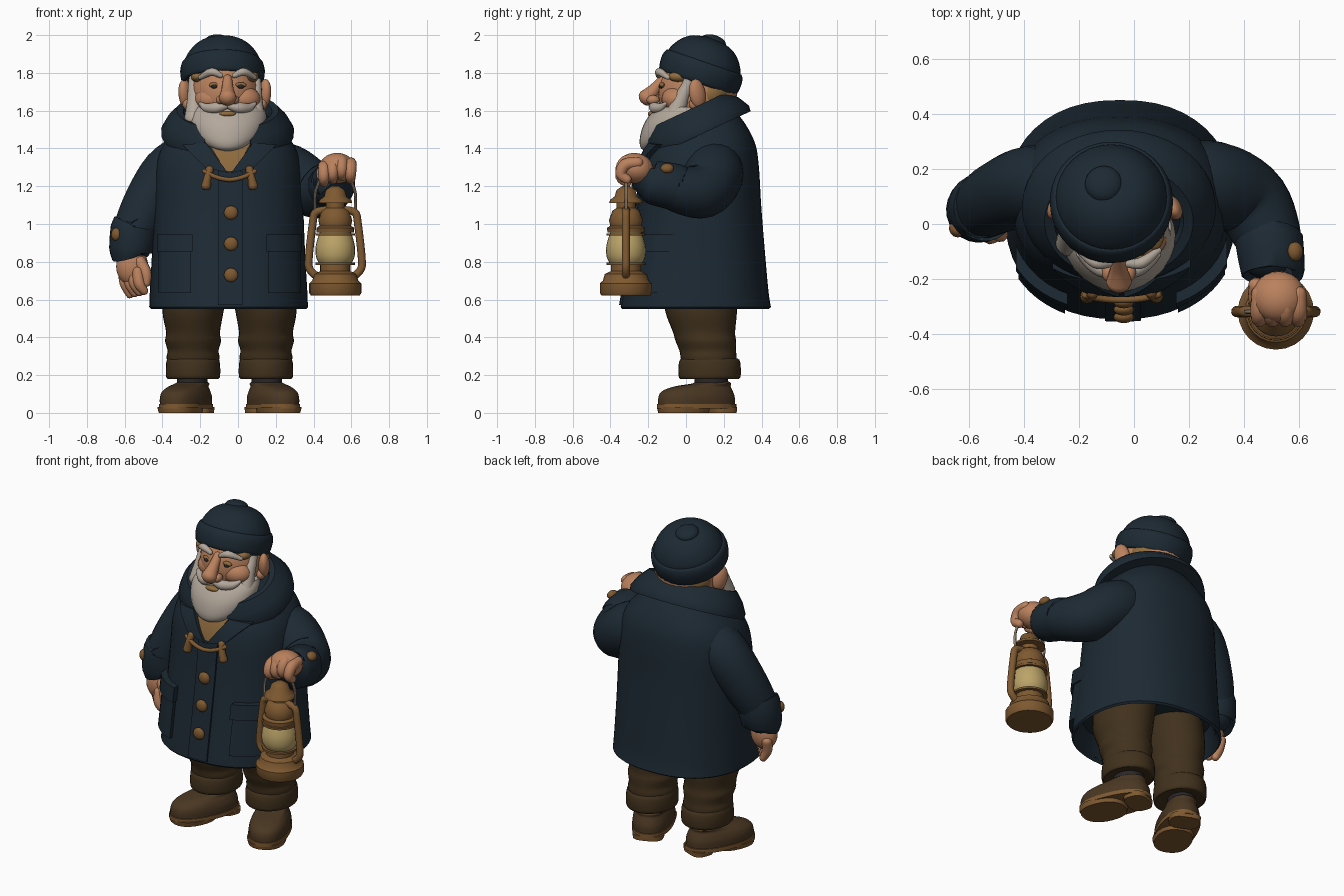
import bpy, bmesh, math
from mathutils import Vector, Matrix, Euler

cube = bpy.data.objects.get("Cube")
if cube:
    bpy.data.objects.remove(cube)


def material(name, *color):
    mat = bpy.data.materials.new(name)
    mat.use_nodes = True
    mat.diffuse_color = (*color, 1)
    mat.node_tree.nodes["Principled BSDF"].inputs["Base Color"].default_value = (*color, 1)
    return mat


navy = material("navy wool", .012, .0225, .033)
skin = material("skin", .49, .22, .11)
white = material("white hair", .45, .39, .33)
brown = material("trouser brown", .053, .031, .012)
leather = material("boot leather", .068, .038, .016)
brass = material("aged brass", .21, .1, .03)
glass = material("lamp glass", .5, .37, .14)
tan = material("tan cloth", .27, .145, .048)
dark = material("dark sock", .022, .02, .022)
steel = material("handle wire", .3, .22, .15)


def finish(name, mat, bm, loc=(0, 0, 0), rot=(0, 0, 0)):
    bmesh.ops.recalc_face_normals(bm, faces=bm.faces)
    bm.transform(Matrix.Translation(loc) @ Euler(rot).to_matrix().to_4x4())
    mesh = bpy.data.meshes.new(name)
    bm.to_mesh(mesh)
    bm.free()
    mesh.shade_smooth()
    mesh.set_sharp_from_angle(angle=math.radians(45))
    mesh.materials.append(mat)
    obj = bpy.data.objects.new(name, mesh)
    bpy.context.collection.objects.link(obj)
    return obj


def skin_rows(name, mat, rows, **place):
    """Join closed loops of points into a capped solid."""
    bm = bmesh.new()
    loops = [[bm.verts.new(p) for p in row] for row in rows]
    for a, b in zip(loops, loops[1:]):
        for i in range(len(a)):
            j = (i + 1) % len(a)
            bm.faces.new((a[i], a[j], b[j], b[i]))
    bm.faces.new(loops[0])
    bm.faces.new(loops[-1])
    return finish(name, mat, bm, **place)


def spline(pts, n):
    out = []
    for i in range(len(pts) - 1):
        quad = pts[max(i - 1, 0)], pts[i], pts[i + 1], pts[min(i + 2, len(pts) - 1)]
        for k in range(n):
            t = k / n
            out.append([.5 * (2*q + (r-p)*t + (2*p-5*q+4*r-s)*t*t + (3*q-p-3*r+s)*t**3)
                        for p, q, r, s in zip(*quad)])
    return out + [list(pts[-1])]


def power(v, e):
    return math.copysign(abs(v) ** e, v)


def loft(name, mat, rings, n=1, square=2, segs=32, **place):
    """Rings are (centre x, centre y, z, radius x, radius y)."""
    angles = [math.tau * i / segs for i in range(segs)]
    rows = [[(cx + rx * power(math.cos(a), 2 / square), cy + ry * power(math.sin(a), 2 / square), z)
             for a in angles] for cx, cy, z, rx, ry in spline(rings, n)]
    return skin_rows(name, mat, rows, **place)


def lathe(name, mat, profile, loc, n=1):
    return loft(name, mat, [(0, 0, z, r, r) for r, z in profile], n, segs=24, loc=loc)


def tube(name, mat, pts, n=5, segs=16, domed=True):
    """Points are (x, y, z, radius)."""
    path = spline(pts, n)
    pos = [Vector(p[:3]) for p in path]
    tans = [(pos[min(i + 1, len(pos) - 1)] - pos[max(i - 1, 0)]).normalized() for i in range(len(pos))]
    rings = [(p, t, q[3]) for p, t, q in zip(pos, tans, path)]
    if domed:
        caps = [(math.sin(a), math.cos(a)) for a in (.5, 1, 1.4)]
        p, t, r = rings[0]
        start = [(p - t * r * s * .8, t, r * c) for s, c in reversed(caps)]
        p, t, r = rings[-1]
        rings = start + rings + [(p + t * r * s * .8, t, r * c) for s, c in caps]
    side, rows = rings[0][1].orthogonal().normalized(), []
    for p, t, r in rings:
        side = (side - t * side.dot(t)).normalized()
        up = t.cross(side)
        rows.append([p + r * (side * math.cos(a) + up * math.sin(a))
                     for a in (math.tau * i / segs for i in range(segs))])
    return skin_rows(name, mat, rows)


def ball(name, mat, loc, size, rot=(0, 0, 0)):
    bm = bmesh.new()
    bmesh.ops.create_uvsphere(bm, u_segments=24, v_segments=14, radius=1)
    bm.transform(Matrix.Diagonal((*size, 1)))
    return finish(name, mat, bm, loc, rot)


# Coat body with a hollow hem
MID, SQ = -.05, 2.3
COAT = spline([(MID, .052, .56, .42, .398), (MID, .052, .64, .417, .385), (MID, .06, .85, .405, .358),
               (MID, .07, 1.1, .395, .328), (MID, .078, 1.3, .385, .308), (MID, .09, 1.42, .345, .278),
               (MID, .1, 1.52, .26, .22), (MID, .1, 1.6, .18, .16)], 5)
loft("coat", navy, [(MID, .05, .68, .36, .34), (MID, .05, .58, .39, .37), (MID, .05, .55, .41, .388)] + COAT,
     square=SQ, segs=48)


def front(x, z, off=0):
    low = max((r for r in COAT if r[2] <= z), key=lambda r: r[2])
    high = min((r for r in COAT if r[2] > z), key=lambda r: r[2])
    t = (z - low[2]) / (high[2] - low[2])
    _, cy, _, rx, ry = [a + (b - a) * t for a, b in zip(low, high)]
    u = min(abs(x - MID) / (rx + off), 1)
    return cy - (ry + off) * (1 - u ** SQ) ** (1 / SQ)


def patch(name, mat, corners, off, n=8):
    """Lay a four-cornered (x, z) cloth panel on the coat front."""
    a, b, c, d = [Vector(p) for p in corners]
    rows = []
    for i in range(n + 1):
        top, low = a.lerp(b, i / n), d.lerp(c, i / n)
        line = [top.lerp(low, k / n) for k in range(n + 1)]
        rows.append([(p.x, front(p.x, p.y, off), p.y) for p in line] +
                    [(p.x, front(p.x, p.y, -.02), p.y) for p in reversed(line)])
    return skin_rows(name, mat, rows)


def box(x0, x1, z0, z1):
    return (x0, z1), (x1, z1), (x1, z0), (x0, z0)


# Coat front details
patch("placket", navy, box(-.105, .025, .57, 1.28), .01)
patch("shirt", tan, ((-.17, 1.45), (.08, 1.45), (-.015, 1.28), (-.065, 1.28)), .012)
for s, tag in ((-1, "right"), (1, "left")):
    c = -.045
    patch(tag + "_lapel", navy, [(c + s * x, z) for x, z in
          ((.25, 1.42), (.125, 1.43), (.008, 1.27), (.13, 1.3))], .03)
    x0, x1 = sorted((c + s * .205, c + s * .375))
    patch(tag + "_pocket", navy, box(x0, x1, .635, .9), .022)
    patch(tag + "_pocket_flap", navy, box(x0 - .008, x1 + .008, .855, .945), .036)
    x = c + s * .115
    tube(tag + "_toggle", brass, [(x - s * .01, front(x, 1.3, .025), 1.29, .022),
                                  (x, front(x, 1.25, .03), 1.25, .02),
                                  (x + s * .01, front(x, 1.2, .025), 1.2, .026)])
tube("toggle_cord", brass, [(x, front(x, z, .035), z, .012) for x, z in
                            ((-.18, 1.28), (-.12, 1.25), (-.045, 1.235), (.03, 1.25), (.09, 1.28))])
for z in (1.06, .895, .73):
    ball("coat_button", brass, (-.037, front(-.037, z, .02), z), (.037, .022, .037))

# Folded collar, open at the front
PROFILE = [(.35, .30, 0), (.352, .305, .03), (.32, .275, .09), (.27, .23, .145), (.235, .195, .14), (.2, .165, 0)]
arc = [math.radians(-68 + 316 * i / 40) for i in range(41)]
skin_rows("collar", navy, [[(rx * math.cos(a), ry * math.sin(a), z) for rx, ry, z in PROFILE] for a in arc],
          loc=(-.055, .07, 1.47), rot=(math.radians(25), 0, 0))
loft("neck_scarf", tan, [(-.06, .05, 1.38, .2, .2), (-.065, .07, 1.52, .18, .18), (-.07, .08, 1.6, .14, .14)], 3)

# Sleeves and cuffs
tube("right_sleeve", navy, [(-.24, .13, 1.36, .14), (-.37, .14, 1.265, .145), (-.485, .1, 1.09, .132),
                            (-.55, .06, .95, .115), (-.56, .05, .88, .105)], segs=24)
tube("left_sleeve", navy, [(.08, .13, 1.33, .13), (.26, .145, 1.265, .16), (.41, .09, 1.175, .145),
                           (.48, -.03, 1.18, .125), (.5, -.12, 1.21, .105)], segs=24)
tube("right_cuff", navy, [(-.545, .06, .985, .115), (-.55, .06, .975, .125), (-.565, .05, .86, .118),
                          (-.565, .05, .84, .105)], 2, 24, False)
tube("left_cuff", navy, [(.49, -.045, 1.19, .115), (.49, -.055, 1.195, .124), (.505, -.175, 1.22, .116),
                         (.505, -.19, 1.225, .1)], 2, 24, False)
ball("right_cuff_button", brass, (-.645, -.02, .945), (.025, .03, .035), (0, 0, .6))
ball("left_cuff_button", brass, (.585, -.1, 1.295), (.03, .035, .025), (0, .6, 0))

# Relaxed right hand
ball("right_palm", skin, (-.56, .02, .775), (.085, .062, .1))
for i in range(4):
    x, y = -.605 + .025 * i, .055 - .028 * i
    tube("right_finger", skin, [(x, y, .75, .03), (x + .008, y - .015, .685, .03),
                                (x + .035, y - .01, .625 + .006 * i, .022)], 4, 10)
tube("right_thumb", skin, [(-.52, -.01, .8, .035), (-.487, -.035, .74, .03), (-.485, -.04, .685, .022)], 4, 10)

# Left hand gripping the lantern
ball("left_palm", skin, (.525, -.265, 1.295), (.097, .095, .08), (-.3, 0, 0))
for i in range(4):
    x, z = .455 + .047 * i, 1.335 - .008 * abs(2 * i - 4)
    tube("left_finger", skin, [(x, -.25, z + .005, .03), (x, -.32, z - .005, .033),
                               (x, -.345, z - .055, .029), (x, -.31, z - .085, .025)], 4, 10)
tube("left_thumb", skin, [(.445, -.22, 1.28, .03), (.445, -.29, 1.25, .027), (.48, -.335, 1.24, .02)], 4, 10)

# Lantern
LAMP = Vector((.515, -.318, 0))
lathe("lantern_base", brass, [(.13, .622), (.138, .635), (.138, .685), (.122, .7), (.112, .735),
                              (.08, .75), (.08, .785)], LAMP)
lathe("lantern_globe", glass, [(.075, .775), (.1, .82), (.105, .87), (.095, .92), (.08, .96)], LAMP, 4)
lathe("lantern_hood", brass, [(.098, .955), (.1, .98), (.083, .99), (.09, 1.02), (.072, 1.07), (.05, 1.085),
                              (.05, 1.11), (.09, 1.11), (.084, 1.128), (.06, 1.145), (.05, 1.18), (.02, 1.2)], LAMP)
for z in (.79, .945):
    lathe("globe_guard", brass, [(.09, z - .006), (.104, z - .006), (.104, z + .006), (.09, z + .006)], LAMP)
for s in (-1, 1):
    tube("lantern_frame", brass, [(LAMP.x + s * x, LAMP.y, z, .021) for x, z in
         ((.095, .72), (.135, .76), (.14, .82), (.12, 1), (.105, 1.06), (.05, 1.075))], segs=12)
tube("lantern_handle", steel, [(LAMP.x + x, LAMP.y, z, .008) for x, z in
     ((-.105, 1.06), (-.105, 1.17), (-.06, 1.26), (0, 1.285), (.06, 1.26), (.105, 1.17), (.105, 1.06))], segs=8)

# Trousers, socks and boots
for s, tag in ((-1, "right"), (1, "left")):
    x = -.045 + s * .193
    loft(tag + "_trouser_leg", brown, [(x - s * .02, .07, .7, .17, .2), (x, .08, .54, .162, .19),
         (x, .095, .43, .143, .165), (x, .105, .38, .148, .16), (x, .115, .33, .135, .15),
         (x, .12, .29, .14, .148), (x, .125, .22, .125, .14)], 4)
    loft(tag + "_trouser_cuff", brown, [(x, .125, .185, .11, .125), (x, .125, .18, .135, .155),
         (x, .125, .2, .144, .165), (x, .125, .265, .142, .163), (x, .125, .288, .133, .15),
         (x, .125, .275, .12, .14)], 2)
    place = dict(loc=(x + s * .008, .125, 0), rot=(0, 0, s * math.radians(23)))
    loft(tag + "_sock", dark, [(0, .01, .13, .08, .09), (0, .01, .2, .08, .09)], **place)
    loft(tag + "_boot", leather, [(0, -.075, .03, .112, .213), (0, -.075, .08, .113, .212),
         (0, -.07, .115, .103, .196), (0, -.04, .14, .088, .155), (0, .01, .155, .085, .105),
         (0, .015, .165, .07, .09)], 4, 2.3, **place)
    loft(tag + "_sole", brass, [(0, -.075, .022, .117, .22), (0, -.075, .047, .117, .22)], square=2.3, **place)
    loft(tag + "_forefoot_tread", brass, [(0, -.15, 0, .106, .135), (0, -.15, .03, .114, .142)],
         square=2.3, **place)
    loft(tag + "_heel", brass, [(0, .07, 0, .088, .068), (0, .07, .03, .092, .07)], square=3, **place)

# Head and face
HX = -.07
ball("head", skin, (HX, .06, 1.69), (.188, .21, .2))
loft("neck", skin, [(HX, .08, 1.45, .14, .12), (HX, .08, 1.66, .15, .12)])
ball("nape_hair", tan, (HX, .125, 1.69), (.185, .125, .12))
FX = -.055
tube("nose", skin, [(FX, -.12, 1.77, .024), (FX, -.165, 1.715, .032), (FX, -.208, 1.668, .047)])
ball("mouth", tan, (FX, -.18, 1.583), (.045, .022, .016))
for s, tag in ((-1, "right"), (1, "left")):
    ball(tag + "_nostril", skin, (FX + s * .036, -.175, 1.657), (.026, .035, .025))
    ball(tag + "_cheek", skin, (FX + s * .08, -.05, 1.66), (.095, .08, .07))
    ball(tag + "_ear", skin, (HX + s * .21, .06, 1.69), (.032, .046, .078), (.2, 0, s * .5))
    ball(tag + "_ear_lobe", skin, (HX + s * .2, .045, 1.635), (.024, .03, .03))
    ball(tag + "_eye", dark, (FX + s * .07, -.134, 1.728), (.017, .012, .012))
    ball(tag + "_eyelid", tan, (FX + s * .07, -.127, 1.736), (.03, .014, .014))
    tube(tag + "_eyebrow", white, [(FX + s * .035, -.145, 1.785, .014), (FX + s * .085, -.14, 1.805, .021),
                                   (FX + s * .145, -.095, 1.775, .012)])
    tube(tag + "_moustache", white, [(FX + s * .008, -.172, 1.628, .02), (FX + s * .06, -.165, 1.615, .029),
                                     (FX + s * .11, -.135, 1.615, .024), (FX + s * .145, -.11, 1.637, .01)])
    tube(tag + "_sideburn", white, [(HX + s * .165, -.07, 1.55, .05), (HX + s * .158, -.03, 1.65, .043),
                                    (HX + s * .165, .005, 1.73, .03), (HX + s * .165, .015, 1.78, .024)])
    ball(tag + "_temple_hair", tan, (HX + s * .145, -.035, 1.78), (.035, .06, .028))
loft("beard", white, [(FX, -.185, 1.385, .03, .03), (FX, -.172, 1.405, .09, .068), (FX, -.125, 1.45, .155, .12),
                      (FX, -.072, 1.52, .198, .155), (FX, -.035, 1.58, .205, .155), (FX, -.01, 1.62, .19, .135)], 4)

# Knitted cap with a turned-up band
tilt = dict(loc=(-.082, .08, 1.806), rot=(math.radians(-19), 0, 0))
loft("cap_crown", navy, [(0, 0, z, r, r) for r, z in
     ((.19, -.03), (.203, .04), (.187, .09), (.15, .138), (.1, .17), (.03, .185))], 4, **tilt)
loft("cap_band", navy, [(0, 0, z, r, r) for r, z in
     ((.18, -.035), (.2, -.062), (.217, -.052), (.224, 0), (.219, .035), (.205, .055), (.18, .05))], 3, **tilt)
ball("cap_knot", navy, (-.11, .145, 1.965), (.068, .068, .036), (-.28, 0, 0))
